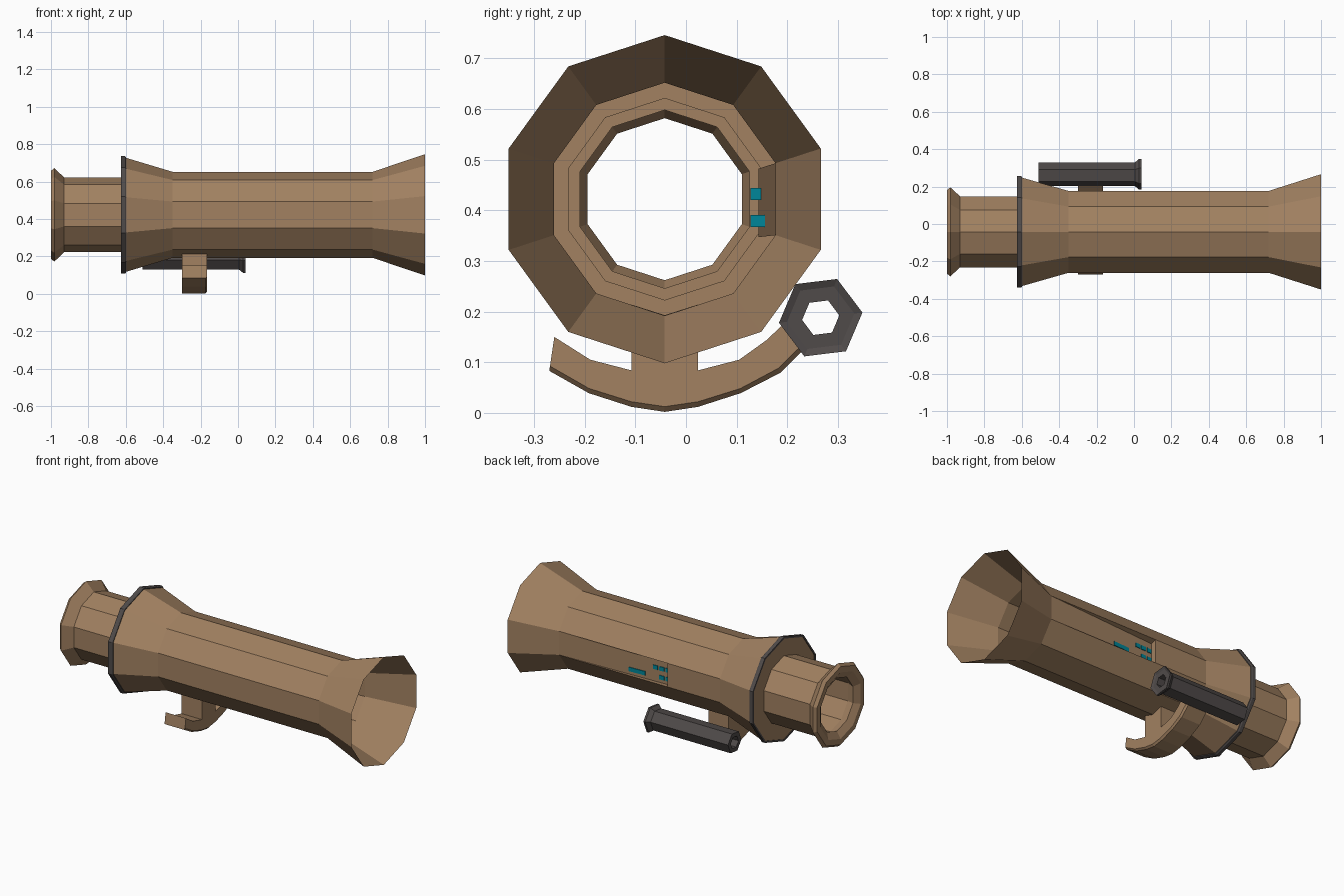
import bpy, bmesh
from math import sin, cos, radians, pi

if "Cube" in bpy.data.objects:
    bpy.data.objects.remove(bpy.data.objects["Cube"])

CY, CZ = -0.042, 0.422      # barrel axis


def material(name, rgb):
    m = bpy.data.materials.new(name)
    m.diffuse_color = (*rgb, 1)
    m.use_nodes = True
    m.node_tree.nodes["Principled BSDF"].inputs["Base Color"].default_value = m.diffuse_color
    return m


TAN = material("tan_shell", (0.36, 0.22, 0.12))
DARK = material("dark_metal", (0.08, 0.07, 0.068))
TEAL = material("teal_light", (0.0, 0.24, 0.32))


def finish(name, bm, mat):
    bmesh.ops.remove_doubles(bm, verts=bm.verts, dist=1e-5)
    bmesh.ops.recalc_face_normals(bm, faces=bm.faces)
    me = bpy.data.meshes.new(name)
    bm.to_mesh(me)
    bm.free()
    me.materials.append(mat)
    ob = bpy.data.objects.new(name, me)
    bpy.context.collection.objects.link(ob)
    return ob


def lathe(profile, sides, cy, cz, start, closed=False):
    """Facetted revolve of (x, radius) points around an axis along x."""
    bm = bmesh.new()
    rings = [[bm.verts.new((x, cy + r * cos(start + 2 * pi * i / sides),
                            cz + r * sin(start + 2 * pi * i / sides)))
              for i in range(sides)] for x, r in profile]
    pairs = list(zip(rings, rings[1:]))
    if closed:
        pairs.append((rings[-1], rings[0]))
    for a, b in pairs:
        for i in range(sides):
            j = (i + 1) % sides
            bm.faces.new((a[i], a[j], b[j], b[i]))
    return bm, rings


def loft(sections):
    """Closed solid through equal-length cross-sections."""
    bm = bmesh.new()
    rings = [[bm.verts.new(p) for p in s] for s in sections]
    n = len(rings[0])
    for a, b in zip(rings, rings[1:]):
        for i in range(n):
            j = (i + 1) % n
            bm.faces.new((a[i], a[j], b[j], b[i]))
    bm.faces.new(rings[0])
    bm.faces.new(rings[-1])
    return bm


def panel_y(x):
    return 0.143 + (0.177 - 0.143) * x / 0.72


# Barrel: thin decagonal shell, with a sloping recess in its +y facet
bm, rings = lathe([(1.0, 0.324), (0.72, 0.23), (0.0, 0.23), (-0.35, 0.23),
                   (-0.61, 0.308)], 10, CY, CZ, radians(-18))
lo0, hi0, lo1, hi1 = rings[1][0], rings[1][1], rings[2][0], rings[2][1]
flat = next(f for f in bm.faces if {lo0, hi0, lo1, hi1} == set(f.verts))
bmesh.ops.delete(bm, geom=[flat], context='FACES_ONLY')
plo = bm.verts.new((0, 0.143, 0.347))
phi = bm.verts.new((0, 0.143, 0.482))
for f in ((lo0, hi0, phi, plo), (lo0, plo, lo1), (hi0, hi1, phi), (plo, phi, hi1, lo1)):
    bm.faces.new(f)
finish("barrel", bm, TAN)

# Rear bulkhead and dark band around the barrel's back edge
bm, _ = lathe([(-0.61, 0.305), (-0.622, 0.305), (-0.622, 0.19), (-0.61, 0.19)],
              10, CY, CZ, radians(-18), True)
finish("rear_bulkhead", bm, TAN)
bm, _ = lathe([(-0.598, 0.303), (-0.598, 0.309), (-0.605, 0.314), (-0.625, 0.314),
               (-0.625, 0.303)], 10, CY, CZ, radians(-18), True)
finish("rear_band", bm, DARK)

# Narrow exhaust tube with flared lip
bm, _ = lathe([(-0.6, 0.2), (-0.93, 0.2), (-0.982, 0.25), (-1.0, 0.235),
               (-1.0, 0.2), (-0.975, 0.16), (-0.93, 0.176), (-0.6, 0.176)],
              10, CY, CZ, radians(-18), True)
finish("exhaust_tube", bm, TAN)

# Control lights on the recessed panel
lights = [(x, x + 0.03, 0.42) for x in (0.003, 0.043, 0.083)]
lights += [(x, x + 0.03, 0.367) for x in (0.003, 0.043)] + [(0.165, 0.27, 0.367)]
for n, (x0, x1, z) in enumerate(lights):
    secs = [[(x, 0.127, z), (x, panel_y(x) + 0.004, z),
             (x, panel_y(x) + 0.004, z + 0.024), (x, 0.127, z + 0.024)] for x in (x0, x1)]
    finish(f"control_light_{n + 1}", loft(secs), TEAL)

# Curved shoulder rest, (y, z) of outer and inner edge
half = [(0.0, 0.002, 0.0, 0.076), (0.066, 0.012, 0.066, 0.084),
        (0.15, 0.039, 0.147, 0.105), (0.228, 0.083, 0.218, 0.15)]
arc = [(-a, b, -c, d) for a, b, c, d in half[:0:-1]] + half
arc[-1] = (0.228, 0.079, 0.2, 0.143)
arc.append((0.285, 0.135, 0.245, 0.185))
secs = []
for yo, zo, yi, zi in arc:
    yc, zc = yo + (yi - yo) * 0.14, zo + (zi - zo) * 0.14
    yo, yi, yc = yo + CY, yi + CY, yc + CY
    secs.append([(-0.3, yi, zi), (-0.3, yo, zo), (-0.175, yo, zo),
                 (-0.165, yc, zc), (-0.165, yi, zi)])
finish("shoulder_rest", loft(secs), TAN)

# Stem joining the rest to the barrel
outline = [(-0.066, 0.07), (0.066, 0.07), (0.066, 0.214), (0.0, 0.193), (-0.066, 0.214)]
finish("rest_stem", loft([[(x, CY + y, z) for y, z in outline] for x in (-0.3, -0.165)]), TAN)

# Hexagonal hollow grip with flared front
bm, _ = lathe([(-0.51, 0.064), (0.005, 0.064), (0.028, 0.083), (0.04, 0.083),
               (0.034, 0.067), (0.034, 0.037), (-0.51, 0.037)],
              6, 0.266, 0.188, radians(7), True)
finish("side_grip", bm, DARK)
